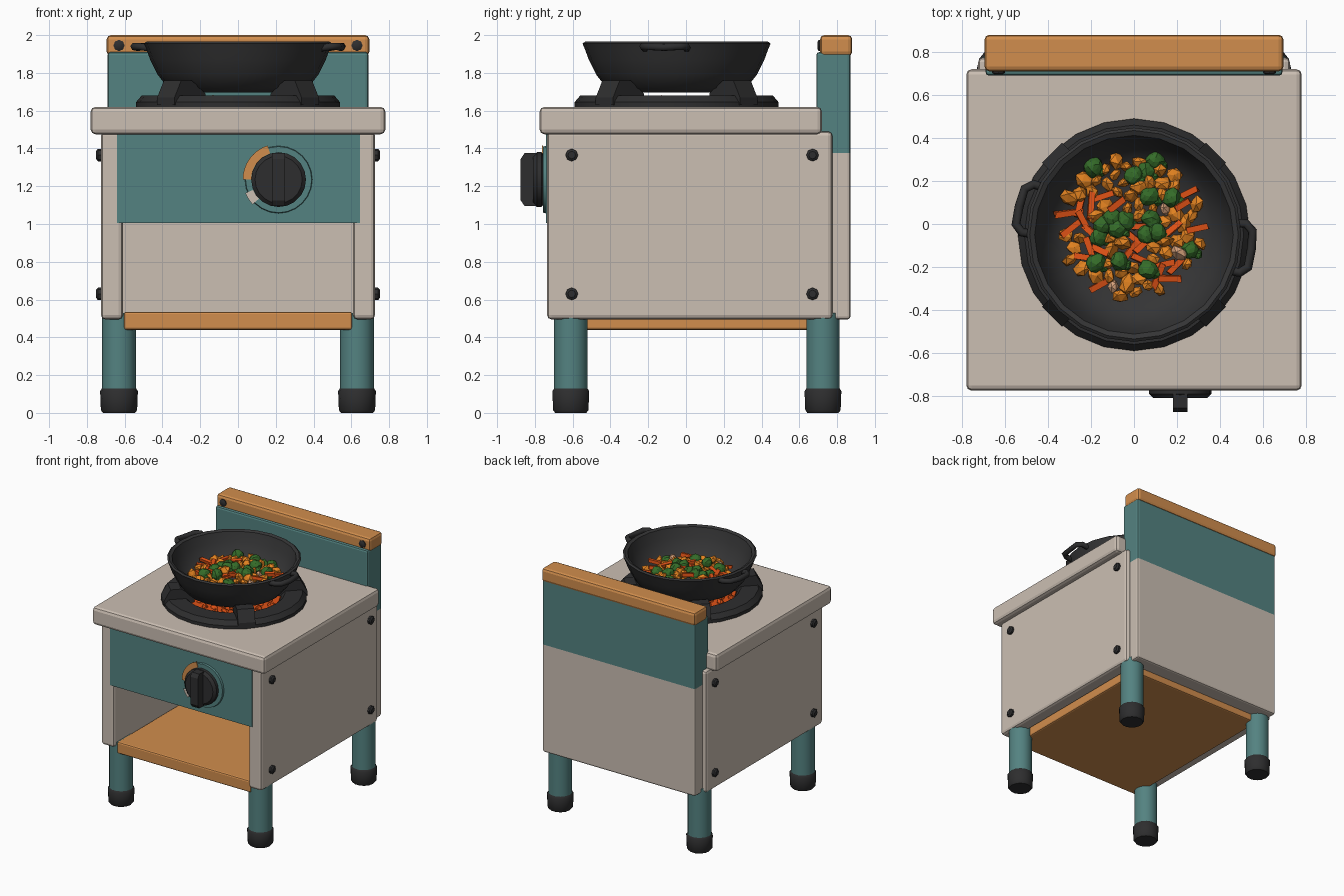
import bpy, bmesh, math, random
from mathutils import Matrix, Vector, Euler

if "Cube" in bpy.data.objects:
    bpy.data.objects.remove(bpy.data.objects["Cube"])

random.seed(7)


def material(name, r, g, b):
    m = bpy.data.materials.new(name)
    m.diffuse_color = (r, g, b, 1)
    m.use_nodes = True
    m.node_tree.nodes["Principled BSDF"].inputs["Base Color"].default_value = m.diffuse_color
    return m


BEIGE = material("warm_beige", 0.60, 0.52, 0.45)
TEAL = material("teal", 0.088, 0.225, 0.22)
WOOD = material("orange_wood", 0.64, 0.27, 0.075)
BLACK = material("charcoal", 0.027, 0.027, 0.028)
IRON = material("wok_iron", 0.035, 0.035, 0.036)
ORANGE = material("food_orange", 0.78, 0.23, 0.015)
RED = material("ember_red", 0.75, 0.085, 0.008)
GREEN = material("food_green", 0.035, 0.15, 0.022)
PINK = material("food_pink", 0.68, 0.36, 0.2)


def finish(name, bm, mats, smooth=False):
    bmesh.ops.recalc_face_normals(bm, faces=bm.faces[:])
    me = bpy.data.meshes.new(name)
    bm.to_mesh(me)
    bm.free()
    for m in mats:
        me.materials.append(m)
    ob = bpy.data.objects.new(name, me)
    bpy.context.collection.objects.link(ob)
    if smooth:
        bpy.ops.object.select_all(action='DESELECT')
        ob.select_set(True)
        bpy.context.view_layer.objects.active = ob
        bpy.ops.object.shade_smooth_by_angle(angle=math.radians(38))
    return ob


def box(name, x, y, z, mat, bevel=0.0):
    """Bevelled box from (min, max) pairs."""
    bm = bmesh.new()
    bmesh.ops.create_cube(bm, size=1)
    for v in bm.verts:
        v.co = Vector([(a + b) / 2 + c * (b - a) for c, (a, b) in zip(v.co, (x, y, z))])
    if bevel:
        bmesh.ops.bevel(bm, geom=bm.edges[:], offset=bevel, segments=2, profile=0.5, affect='EDGES')
    return finish(name, bm, [mat])


def lathe(name, profile, mat, at, n=16, axis='z', closed=False):
    """Spin (radius, height) points; axis gives the direction of the height."""
    turn = {'z': Matrix(), 'x': Matrix.Rotation(math.pi / 2, 4, 'Y'),
            '-x': Matrix.Rotation(-math.pi / 2, 4, 'Y'), '-y': Matrix.Rotation(math.pi / 2, 4, 'X')}[axis]
    m = Matrix.Translation(at) @ turn
    bm = bmesh.new()
    rings = [[bm.verts.new(m @ Vector((r * math.cos(2 * math.pi * i / n), r * math.sin(2 * math.pi * i / n), h)))
              for i in range(n)] for r, h in profile]
    pairs = list(zip(rings, rings[1:])) + ([(rings[-1], rings[0])] if closed else [])
    for a, b in pairs:
        for i in range(n):
            j = (i + 1) % n
            bm.faces.new((a[i], a[j], b[j], b[i]))
    if not closed:
        bm.faces.new(rings[0])
        bm.faces.new(rings[-1])
    return finish(name, bm, [mat], True)


def prism(name, pts, depth, mat, m):
    """Extrude a 2D outline (local x, z) by depth either side of local y = 0."""
    bm = bmesh.new()
    f = bm.faces.new([bm.verts.new((x, -depth, z)) for x, z in pts])
    ext = bmesh.ops.extrude_face_region(bm, geom=[f])
    for v in ext['geom']:
        if isinstance(v, bmesh.types.BMVert):
            v.co.y = depth
    bm.transform(m)
    return finish(name, bm, [mat])


# Cabinet
box("countertop", (-0.78, 0.78), (-0.775, 0.72), (1.475, 1.62), BEIGE, 0.025)
for s, side in ((-1, "left"), (1, "right")):
    box(side + "_side_panel", tuple(sorted((s * 0.61, s * 0.725))), (-0.735, 0.775), (0.495, 1.49), BEIGE, 0.022)
    for y in (-0.605, 0.67):
        for z in (0.63, 1.365):
            lathe(side + "_side_bolt", [(0.033, 0), (0.033, 0.022), (0.02, 0.032)], BLACK,
                  (s * 0.72, y, z), 8, 'x' if s > 0 else '-x')
box("front_panel", (-0.64, 0.645), (-0.742, -0.66), (1.005, 1.48), TEAL)
box("lower_shelf", (-0.605, 0.605), (-0.70, 0.75), (0.44, 0.535), WOOD, 0.012)

# Back panel: beige below, teal above
back = box("back_panel", (-0.69, 0.69), (0.69, 0.87), (0.495, 1.91), BEIGE, 0.015)
back.data.materials.append(TEAL)
bm = bmesh.new()
bm.from_mesh(back.data)
bmesh.ops.bisect_plane(bm, geom=bm.verts[:] + bm.edges[:] + bm.faces[:], plane_co=(0, 0, 1.375), plane_no=(0, 0, 1))
for f in bm.faces:
    f.material_index = int(f.calc_center_median().z > 1.375)
bm.to_mesh(back.data)
bm.free()
box("back_rail", (-0.695, 0.695), (0.71, 0.88), (1.89, 2.0), WOOD, 0.022)
for x in (-0.63, 0.63):
    lathe("rail_bolt", [(0.03, 0), (0.03, 0.012), (0.018, 0.02)], BLACK, (x, 0.715, 1.945), 8, '-y')

# Legs and rubber feet
for x in (-0.63, 0.63):
    for y, end in ((-0.61, "front"), (0.725, "back")):
        lathe(end + "_leg", [(0.09, 0.11), (0.09, 0.53)], TEAL, (x, y, 0), 14)
        lathe(end + "_foot", [(0.085, 0), (0.096, 0.015), (0.1, 0.115), (0.09, 0.13)], BLACK, (x, y, 0), 14)

# Control knob with dial marks
KX, KZ = 0.215, 1.235
lathe("knob_plate", [(0.18, 0), (0.175, 0.022)], TEAL, (KX, -0.735, KZ), 24, '-y')
lathe("knob_disc", [(0.125, 0), (0.145, 0.015), (0.145, 0.04), (0.125, 0.06)], BLACK, (KX, -0.75, KZ), 20, '-y')
prism("knob_grip", [(-0.14, 0), (-0.14, 0.065), (-0.11, 0.085), (0.11, 0.085), (0.14, 0.065), (0.14, 0)], 0.034, BLACK,
      Matrix.Translation((KX, -0.79, KZ)) @ Matrix.Rotation(math.pi / 2, 4, 'X') @ Matrix.Rotation(math.pi / 2, 4, 'Z'))


def dial_arc(name, a0, a1, mat):
    angs = [math.radians(a0 + (a1 - a0) * i / 8) for i in range(9)]
    pts = [(0.19 * math.cos(a), 0.19 * math.sin(a)) for a in angs]
    pts += [(0.145 * math.cos(a), 0.145 * math.sin(a)) for a in reversed(angs)]
    prism(name, pts, 0.003, mat, Matrix.Translation((KX, -0.759, KZ)))


dial_arc("dial_high_mark", 108, 180, WOOD)
dial_arc("dial_low_mark", 202, 224, BEIGE)

# Burner ring, pot supports and embers
C = Vector((0, -0.05, 0))
lathe("burner_ring", [(0.54, 1.61), (0.54, 1.645), (0.51, 1.68), (0.38, 1.68), (0.35, 1.65), (0.35, 1.61)],
      BLACK, C, 24, closed=True)
for k in range(4):
    prism("pot_support", [(0.31, 1.63), (0.31, 1.69), (0.41, 1.76), (0.49, 1.76), (0.54, 1.67), (0.54, 1.63)],
          0.065, BLACK, Matrix.Translation(C) @ Matrix.Rotation(math.radians(45 + 90 * k), 4, 'Z'))
lathe("ember_bed", [(0.355, 1.61), (0.345, 1.645)], RED, C, 20)


def lump(bm, pos, size, sub=1, jitter=0.2, cube=False):
    """Add one randomly turned, roughened chunk."""
    rot = Euler([random.uniform(0, 6.28) for _ in range(3)] if not cube else
                (random.uniform(-.25, .25), random.uniform(-.25, .25), random.uniform(0, 3.14)))
    m = Matrix.LocRotScale(Vector(pos), rot, Vector(size))
    if cube:
        new = bmesh.ops.create_cube(bm, size=2)['verts']
    else:
        new = bmesh.ops.create_icosphere(bm, subdivisions=sub, radius=1)['verts']
    for v in new:
        v.co = m @ (v.co * random.uniform(1 - jitter, 1 + jitter))


bm = bmesh.new()
for i in range(60):
    a, r = i * 2.4, 0.33 * math.sqrt((i + 0.5) / 60)
    lump(bm, C + Vector((r * math.cos(a), r * math.sin(a), 1.645)), (0.035, 0.028, 0.025))
finish("ember_lumps", bm, [RED])

# Wok with two loop handles
lathe("wok", [(0.30, 1.695), (0.37, 1.72), (0.425, 1.79), (0.465, 1.87), (0.485, 1.925), (0.498, 1.955), (0.485, 1.965),
              (0.462, 1.955), (0.44, 1.88), (0.40, 1.80), (0.34, 1.745), (0.24, 1.72)], IRON, C, 24)
for ang in (-7, 166):
    cu = bpy.data.curves.new("wok_handle", 'CURVE')
    cu.dimensions = '3D'
    cu.bevel_depth = 0.021
    cu.bevel_resolution = 1
    cu.use_fill_caps = True
    pts = [(0.45, -0.11, 1.93), (0.51, -0.115, 1.94), (0.545, -0.085, 1.94), (0.55, 0, 1.935),
           (0.545, 0.085, 1.94), (0.51, 0.115, 1.94), (0.45, 0.11, 1.93)]
    sp = cu.splines.new('POLY')
    sp.points.add(len(pts) - 1)
    m = Matrix.Translation(C) @ Matrix.Rotation(math.radians(ang), 4, 'Z')
    for p, q in zip(sp.points, pts):
        p.co = (*(m @ Vector(q)), 1)
    ob = bpy.data.objects.new("wok_handle", cu)
    bpy.context.collection.objects.link(ob)
    cu.materials.append(BLACK)
    bpy.ops.object.select_all(action='DESELECT')
    ob.select_set(True)
    bpy.context.view_layer.objects.active = ob
    bpy.ops.object.convert(target='MESH')

# Stir-fried food: a low heap of chunks, sticks and florets
heaps = {k: bmesh.new() for k in ("orange", "red", "green", "pink")}
N = 105
for i in range(N):
    a, r = i * 2.39996, 0.33 * math.sqrt((i + 0.5) / N)
    z = 1.77 + 0.055 * (1 - (r / 0.34) ** 2) + random.uniform(-0.015, 0.02)
    pos = Vector((r * math.cos(a) - 0.01, r * math.sin(a) - 0.01, z))
    kind = random.choices(("orange", "red", "green", "pink"), (50, 27, 20, 3))[0]
    b = heaps[kind]
    if kind == "red":
        lump(b, pos + Vector((0, 0, 0.015)), (random.uniform(0.035, 0.075), 0.014, 0.013), jitter=0.1, cube=True)
    elif kind == "green":
        lump(b, pos + Vector((0, 0, 0.012)), (0.048, 0.048, 0.042), 2, 0.1)
        lump(b, pos + Vector((0.035, -0.02, 0)), (0.03, 0.03, 0.026), 1, 0.1)
    else:
        s = random.uniform(0.036, 0.054)
        lump(b, pos, (s, s * 0.85, s * 0.6), 1, 0.16)
for (k, b), mat in zip(heaps.items(), (ORANGE, RED, GREEN, PINK)):
    finish("food_" + k, b, [mat])
